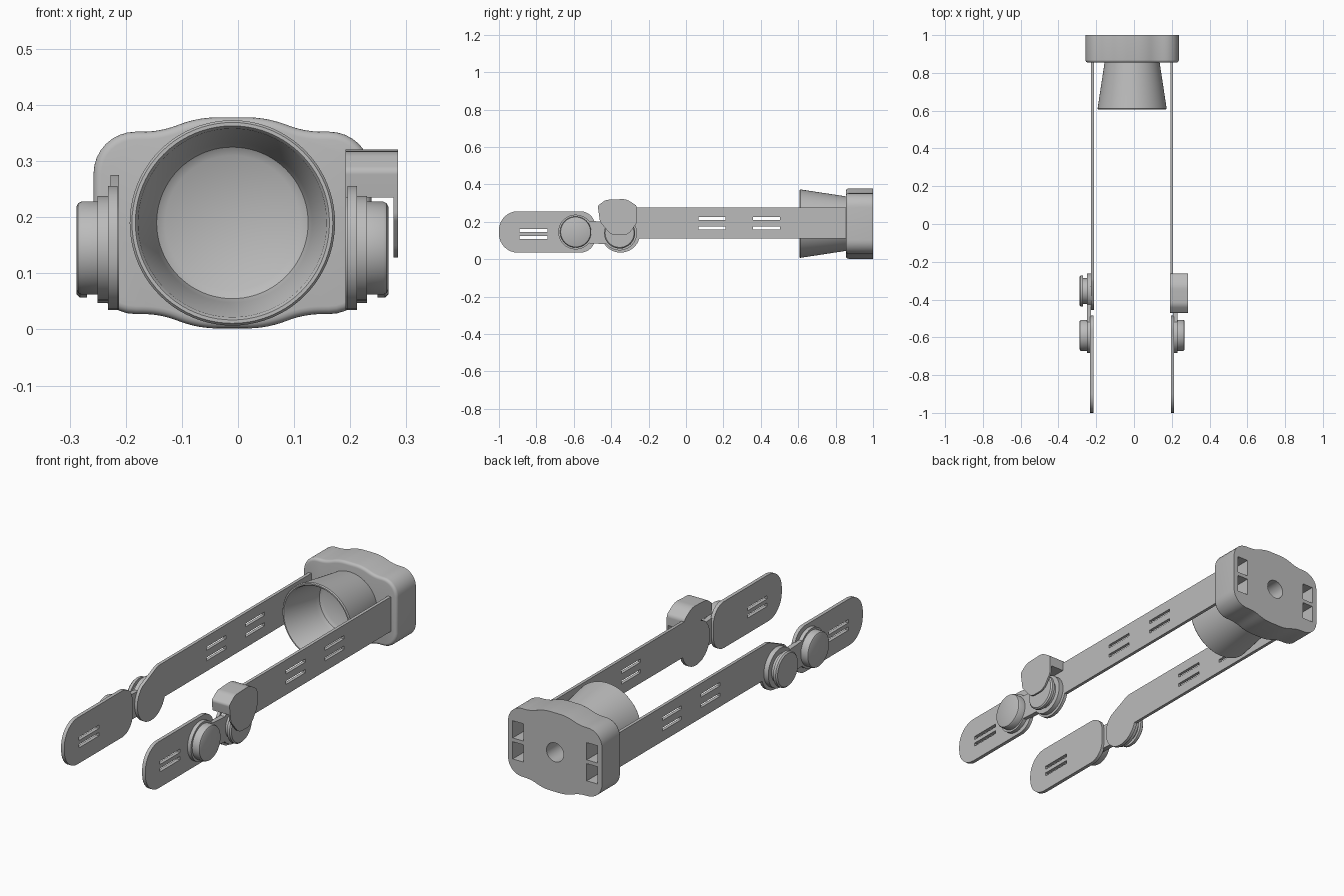
import bpy, bmesh, math
from mathutils import Vector, Matrix

if "Cube" in bpy.data.objects:
    bpy.data.objects.remove(bpy.data.objects["Cube"], do_unlink=True)

CX, CZ = -0.01, 0.19          # middle of the holder
grey = bpy.data.materials.new("plain grey")
grey.use_nodes = True
grey.diffuse_color = (0.5, 0.5, 0.5, 1)
grey.node_tree.nodes["Principled BSDF"].inputs["Base Color"].default_value = (0.5, 0.5, 0.5, 1)


def finish(name, bm):
    bmesh.ops.recalc_face_normals(bm, faces=bm.faces)
    mesh = bpy.data.meshes.new(name)
    bm.to_mesh(mesh)
    bm.free()
    mesh.materials.append(grey)
    obj = bpy.data.objects.new(name, mesh)
    bpy.context.collection.objects.link(obj)
    return obj


def smooth(obj):
    bpy.ops.object.select_all(action='DESELECT')
    obj.select_set(True)
    bpy.context.view_layer.objects.active = obj
    bpy.ops.object.shade_smooth_by_angle(angle=math.radians(35))


def arc(cu, cv, r, a0, a1, n=28):
    angles = [math.radians(a0 + (a1 - a0) * i / n) for i in range(n + 1)]
    return [(cu + r * math.cos(a), cv + r * math.sin(a)) for a in angles]


def rounded(corners, n=8):
    """Round each (u, v, radius) corner of a polygon."""
    out = []
    for i, (u, v, r) in enumerate(corners):
        p = Vector((u, v))
        a = (Vector(corners[i - 1][:2]) - p).normalized()
        b = (Vector(corners[(i + 1) % len(corners)][:2]) - p).normalized()
        if r == 0:
            out.append((u, v))
            continue
        half = a.angle(b) / 2
        t = r / math.tan(half)
        mid = p + (a + b).normalized() * (r / math.sin(half))
        d0, d1 = p + a * t - mid, p + b * t - mid
        sweep = d0.angle(d1)
        for k in range(n + 1):
            f = k / n
            d = (d0 * math.sin((1 - f) * sweep) + d1 * math.sin(f * sweep)) / math.sin(sweep)
            out.append(tuple(mid + d))
    return out


def prism(name, outline, lo, hi, axis="x", bevel=0.0):
    """Extrude an outline along x (outline is y, z) or y (outline is x, z)."""
    bm = bmesh.new()
    place = (lambda u, v, w: (w, u, v)) if axis == "x" else (lambda u, v, w: (u, w, v))
    rings = [[bm.verts.new(place(u, v, w)) for u, v in outline] for w in (lo, hi)]
    n = len(outline)
    for ring in rings:
        bm.faces.new(ring)
    for i in range(n):
        j = (i + 1) % n
        bm.faces.new((rings[0][i], rings[0][j], rings[1][j], rings[1][i]))
    if bevel:
        front = set(rings[0])
        edges = [e for e in bm.edges if e.verts[0] in front and e.verts[1] in front]
        bmesh.ops.recalc_face_normals(bm, faces=bm.faces)
        bmesh.ops.bevel(bm, geom=edges, offset=bevel, segments=4, profile=0.5, affect='EDGES')
    return finish(name, bm)


def lathe(name, profile, origin, axis, sides=64):
    """Spin (radius, distance) points about an axis through origin."""
    side = Vector((0, 0, 1))
    bm = bmesh.new()
    verts = [bm.verts.new(origin + side * r + axis * d) for r, d in profile]
    edges = [bm.edges.new(pair) for pair in zip(verts, verts[1:])]
    bmesh.ops.spin(bm, geom=verts + edges, cent=origin, axis=axis,
                   angle=math.tau, steps=sides, use_merge=True)
    bmesh.ops.remove_doubles(bm, verts=bm.verts, dist=1e-5)
    obj = finish(name, bm)
    smooth(obj)
    return obj


def cut(obj, boxes, holes=()):
    """Cut boxes (centre, size) and round holes along y, then drop the cutter."""
    bm = bmesh.new()
    for centre, size in boxes:
        bmesh.ops.create_cube(bm, size=1, matrix=Matrix.Translation(centre) @ Matrix.Diagonal((*size, 1)))
    for centre, radius, depth in holes:
        bmesh.ops.create_cone(bm, cap_ends=True, segments=40, radius1=radius, radius2=radius, depth=depth,
                              matrix=Matrix.Translation(centre) @ Matrix.Rotation(math.pi / 2, 4, 'X'))
    cutter = finish("cutter", bm)
    cutter.hide_render = True
    mod = obj.modifiers.new("cut", 'BOOLEAN')
    mod.operation, mod.solver, mod.object = 'DIFFERENCE', 'EXACT', cutter
    bpy.context.view_layer.update()
    mesh = bpy.data.meshes.new_from_object(obj.evaluated_get(bpy.context.evaluated_depsgraph_get()))
    obj.modifiers.clear()
    obj.data = mesh
    bpy.data.objects.remove(cutter, do_unlink=True)


# Base block: rounded rectangle with a soft bulge above and below
half = [(0.2475, 0.1625, 0.075), (0.13, 0.1625, 0.17), (0.06, 0.188, 0.19)]
top = half + [(-u, v, r) for u, v, r in reversed(half)]
outline = rounded(top + [(-u, -v, r) for u, v, r in top])
base = prism("base", [(CX + u, CZ + v) for u, v in outline], 0.855, 1.0, "y", bevel=0.014)
pockets = [((CX + s * 0.195, 0.96, CZ + t * 0.05), (0.056, 0.14, 0.082))
           for s in (1, -1) for t in (1, -1)]
cut(base, pockets, [((CX, 0.96, CZ), 0.045, 0.14)])
smooth(base)

# Tapered cup, hollow towards the front
lathe("cup", [(0, 0.86), (0.145, 0.86), (0.182, 0.617), (0.183, 0.611), (0.179, 0.606),
              (0.173, 0.606), (0.168, 0.612), (0.142, 0.80), (0.135, 0.82), (0.12, 0.83), (0, 0.83)],
      Vector((CX, 0, CZ)), Vector((0, 1, 0)), 80)

# Arms, paddles, links and knobs on both sides
FRONT, BACK = (-0.59, 0.145), (-0.355, 0.14)
arm_shape = ([(0.87, 0.11), (0.87, 0.275), (-0.29, 0.275), (-0.305, 0.272)]
             + arc(-0.35, 0.14, 0.105, 130, 343))
paddle_shape = rounded([(-1, 0.035, 0.1), (-1, 0.256, 0.1), (-0.485, 0.256, 0.08), (-0.485, 0.035, 0.08)])
link_shape = arc(*FRONT, 0.093, 40, 320, 40) + arc(*BACK, 0.093, 220, 500, 40)

for s, side in ((1, "left"), (-1, "right")):
    X = lambda d: CX + s * d
    arm = prism(side + "_arm", arm_shape, X(0.202), X(0.217))
    cut(arm, [((X(0.21), y, z), (0.1, 0.145, 0.016)) for y in (0.14, 0.43) for z in (0.167, 0.217)])
    paddle = prism(side + "_paddle", paddle_shape, X(0.205), X(0.222))
    cut(paddle, [((X(0.21), -0.815, z), (0.1, 0.15, 0.016)) for z in (0.117, 0.152)])
    link = prism(side + "_link", link_shape, X(0.2165), X(0.24))
    for part in (arm, paddle, link):
        smooth(part)
    out = Vector((s, 0, 0))
    lathe(side + "_front_knob", [(0, 0.235), (0.083, 0.235), (0.083, 0.269), (0.08, 0.275),
                                 (0.074, 0.278), (0, 0.278)], Vector((CX, *FRONT)), out)
    lathe(side + "_back_knob", [(0, 0.235), (0.068, 0.235), (0.068, 0.259), (0.083, 0.259),
                                (0.083, 0.272), (0.077, 0.278), (0, 0.278)], Vector((CX, *BACK)), out)

# Cap hooked over the left arm: a top block and a thin outer plate
crown = [(-0.472, 0.285, 0.015), (-0.43, 0.317, 0.05), (-0.32, 0.322, 0.08), (-0.262, 0.285, 0.025)]
smooth(prism("cap_block", rounded(crown + [(-0.262, 0.235, 0), (-0.465, 0.235, 0)]), 0.1915, 0.284))
smooth(prism("cap_plate", rounded(crown + [(-0.262, 0.195, 0.04), (-0.31, 0.128, 0.06),
                                           (-0.4, 0.128, 0.06), (-0.46, 0.2, 0.03)]), 0.277, 0.285))
